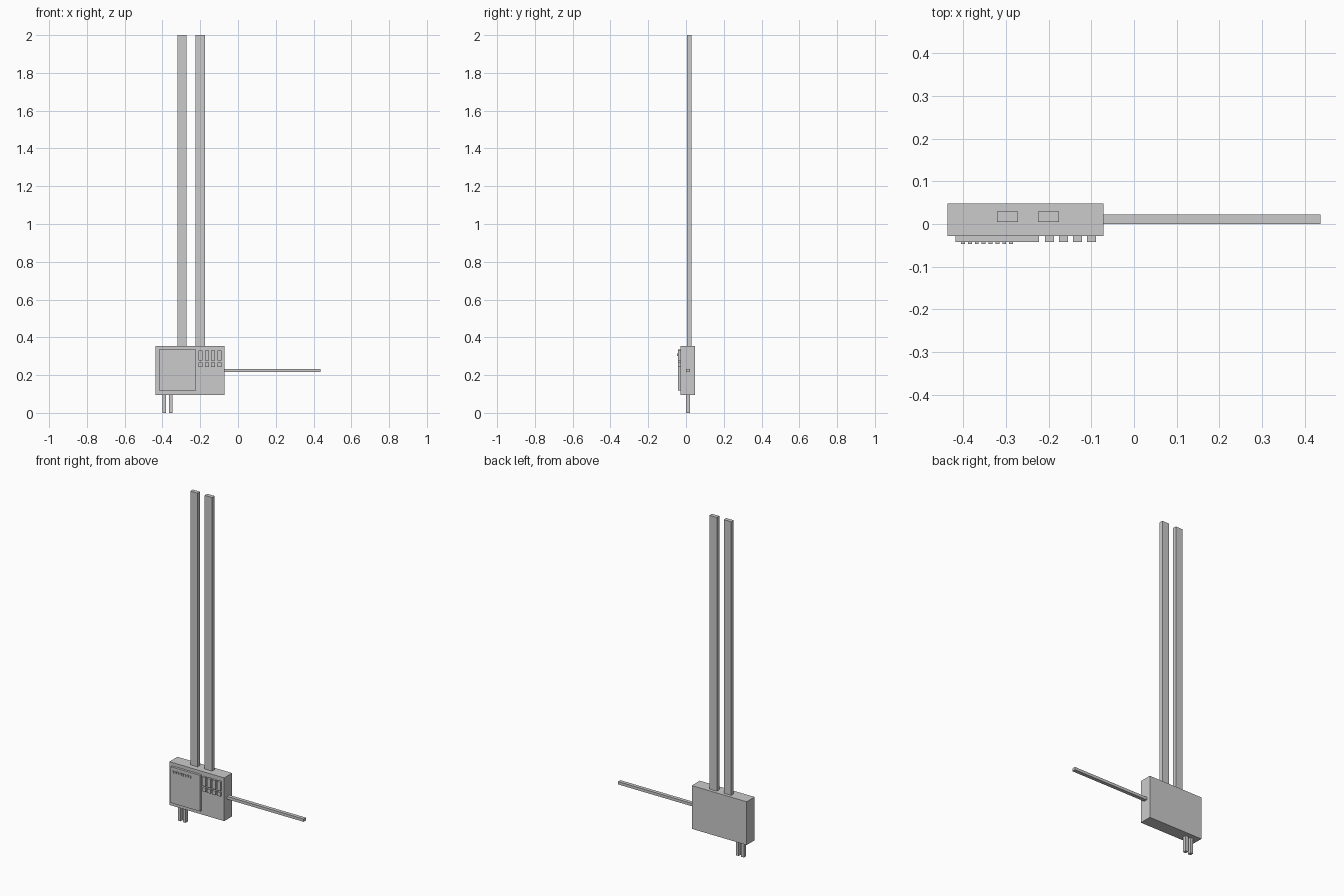
import bpy
import bmesh
from mathutils import Vector

if "Cube" in bpy.data.objects:
    bpy.data.objects.remove(bpy.data.objects["Cube"])


def box(name, x, y, z):
    """Flat-faced box spanning the given (min, max) ranges."""
    lo, hi = Vector((x[0], y[0], z[0])), Vector((x[1], y[1], z[1]))
    bm = bmesh.new()
    bmesh.ops.create_cube(bm, size=1)
    for v in bm.verts:
        v.co = Vector([c * (b - a) for c, a, b in zip(v.co, lo, hi)])
    mesh = bpy.data.meshes.new(name)
    bm.to_mesh(mesh)
    bm.free()
    obj = bpy.data.objects.new(name, mesh)
    obj.location = (lo + hi) / 2
    bpy.context.collection.objects.link(obj)
    return obj


FRONT = -0.028        # front of the cabinet
PANEL_FRONT = -0.042  # front of the door and switches

# Main cabinet and its door
box("cabinet", (-0.437, -0.072), (FRONT, 0.048), (0.095, 0.355))
box("door", (-0.418, -0.222), (PANEL_FRONT, FRONT), (0.118, 0.335))

# Row of small indicators along the top of the door
for i in range(8):
    x = -0.405 + i * 0.0161
    box(f"indicator_{i + 1}", (x, x + 0.009), (-0.047, PANEL_FRONT), (0.302, 0.315))

# Four tall switches, each with a short button below
for i in range(4):
    x = -0.208 + i * 0.0328
    box(f"switch_{i + 1}", (x, x + 0.021), (PANEL_FRONT, FRONT), (0.277, 0.330))
    box(f"button_{i + 1}", (x, x + 0.021), (PANEL_FRONT, FRONT), (0.243, 0.267))

# Tall ducts rising from the top
for i, x in enumerate((-0.321, -0.225)):
    box(f"duct_{i + 1}", (x, x + 0.049), (0.005, 0.029), (0.355, 2.0))

# Short pipes down to the floor
for i, x in enumerate((-0.400, -0.366)):
    box(f"floor_pipe_{i + 1}", (x, x + 0.018), (0.0, 0.022), (0.0, 0.095))

# Side pipe
box("side_pipe", (-0.072, 0.437), (0.0, 0.022), (0.216, 0.233))
